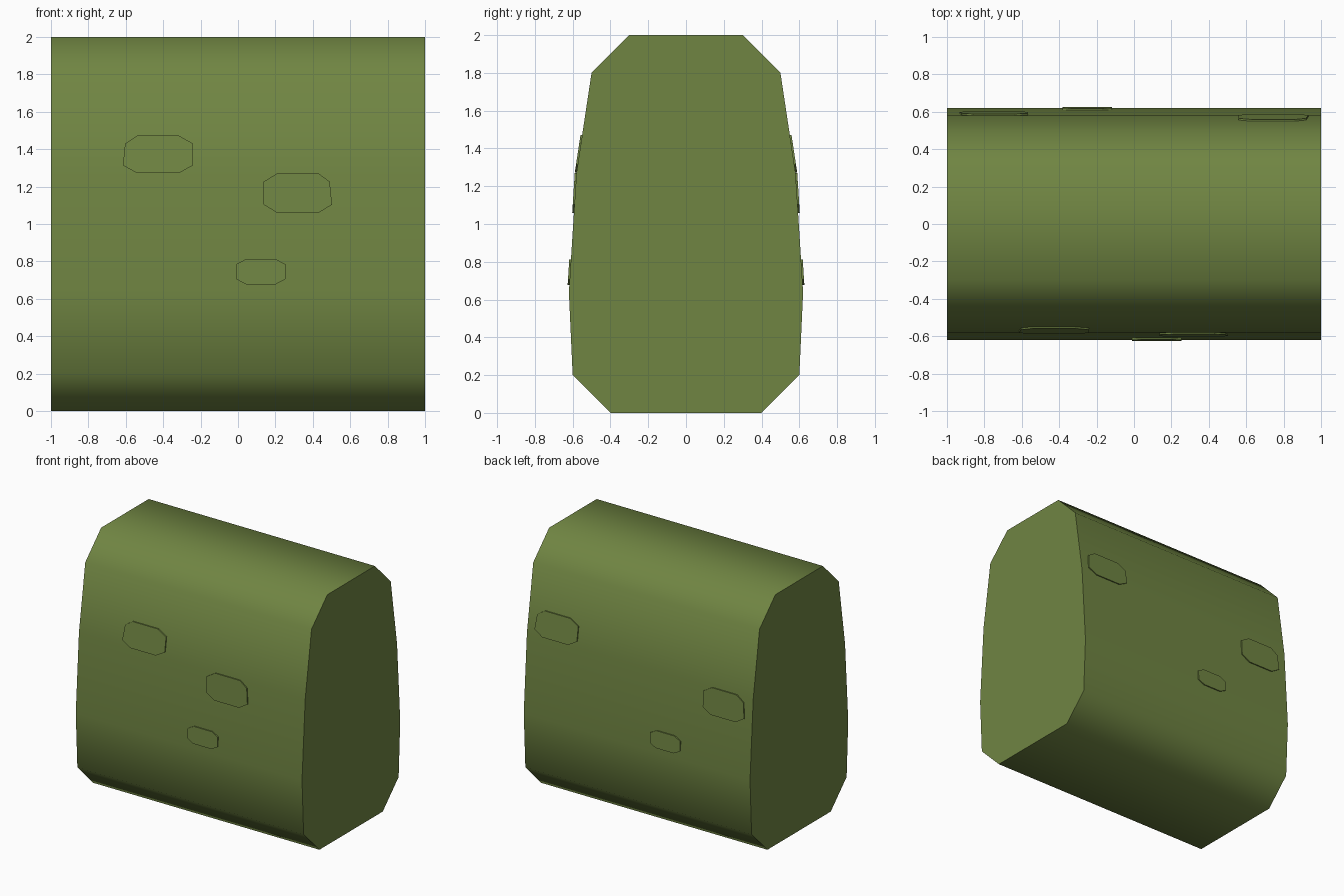
import bpy, bmesh, math
from mathutils import Vector

if "Cube" in bpy.data.objects:
    bpy.data.objects.remove(bpy.data.objects["Cube"])

green = bpy.data.materials.new("olive green")
green.diffuse_color = (0.162, 0.235, 0.055, 1)
green.use_nodes = True
green.node_tree.nodes["Principled BSDF"].inputs["Base Color"].default_value = green.diffuse_color

# Half profile of the hedge (y, z), bottom to top
HALF = [(0.4, 0), (0.6, 0.2), (0.62, 0.64), (0.58, 1.27), (0.5, 1.8), (0.3, 2.0)]


def prism(name, ring, offset):
    """Extrude a closed ring of points along offset into a solid."""
    bm = bmesh.new()
    face = bm.faces.new([bm.verts.new(p) for p in ring])
    ext = bmesh.ops.extrude_face_region(bm, geom=[face], use_keep_orig=True)
    bmesh.ops.translate(bm, vec=offset,
                        verts=[v for v in ext["geom"] if isinstance(v, bmesh.types.BMVert)])
    bmesh.ops.recalc_face_normals(bm, faces=bm.faces)
    mesh = bpy.data.meshes.new(name)
    bm.to_mesh(mesh)
    bm.free()
    mesh.materials.append(green)
    obj = bpy.data.objects.new(name, mesh)
    bpy.context.collection.objects.link(obj)
    return obj


# Hedge body: rounded shading along the length, sharp ends
profile = HALF + [(-y, z) for y, z in reversed(HALF)]
body = prism("hedge_body", [(-1, y, z) for y, z in profile], Vector((2, 0, 0)))
bpy.context.view_layer.objects.active = body
body.select_set(True)
bpy.ops.object.shade_smooth_by_angle(angle=math.radians(60))


def surface(z):
    """Half depth of the hedge at height z."""
    for (y0, z0), (y1, z1) in zip(HALF, HALF[1:]):
        if z0 <= z <= z1:
            return y0 + (y1 - y0) * (z - z0) / (z1 - z0)


# Leaf patches: clipped rectangles lying on the sloping sides
def patch(name, x, z, w, h, side, flare):
    a, b, c = w / 2, h / 2, w * 0.2
    e = b * 0.58
    outline = [(-a + c, -b), (a - c, -b), (a, -e), (a, e),
               (a - c, b), (-a + c, b), (-a, e), (-a, -e)]
    # one side leans out slightly toward its lower corner
    outline = [(u - flare * 0.012 if u * flare > a * 0.9 and v > 0 else u, v)
               for u, v in outline]
    # x is measured as seen by someone facing that side
    ring = [(-side * (x + u), side * surface(z + v), z + v) for u, v in outline]
    obj = prism(name, ring, Vector((0, side * 0.009, 0)))
    return obj


# name, front x, back x, z, width, height, flare direction
PATCHES = [("upper", -0.428, -0.745, 1.372, 0.375, 0.2, -1),
           ("middle", 0.32, 0.75, 1.165, 0.365, 0.212, 1),
           ("lower", 0.122, 0.25, 0.745, 0.265, 0.135, 0)]
for label, xf, xb, z, w, h, flare in PATCHES:
    patch(f"front_{label}_leaf_patch", xf, z, w, h, -1, flare)
    patch(f"back_{label}_leaf_patch", xb, z, w, h, 1, flare)
